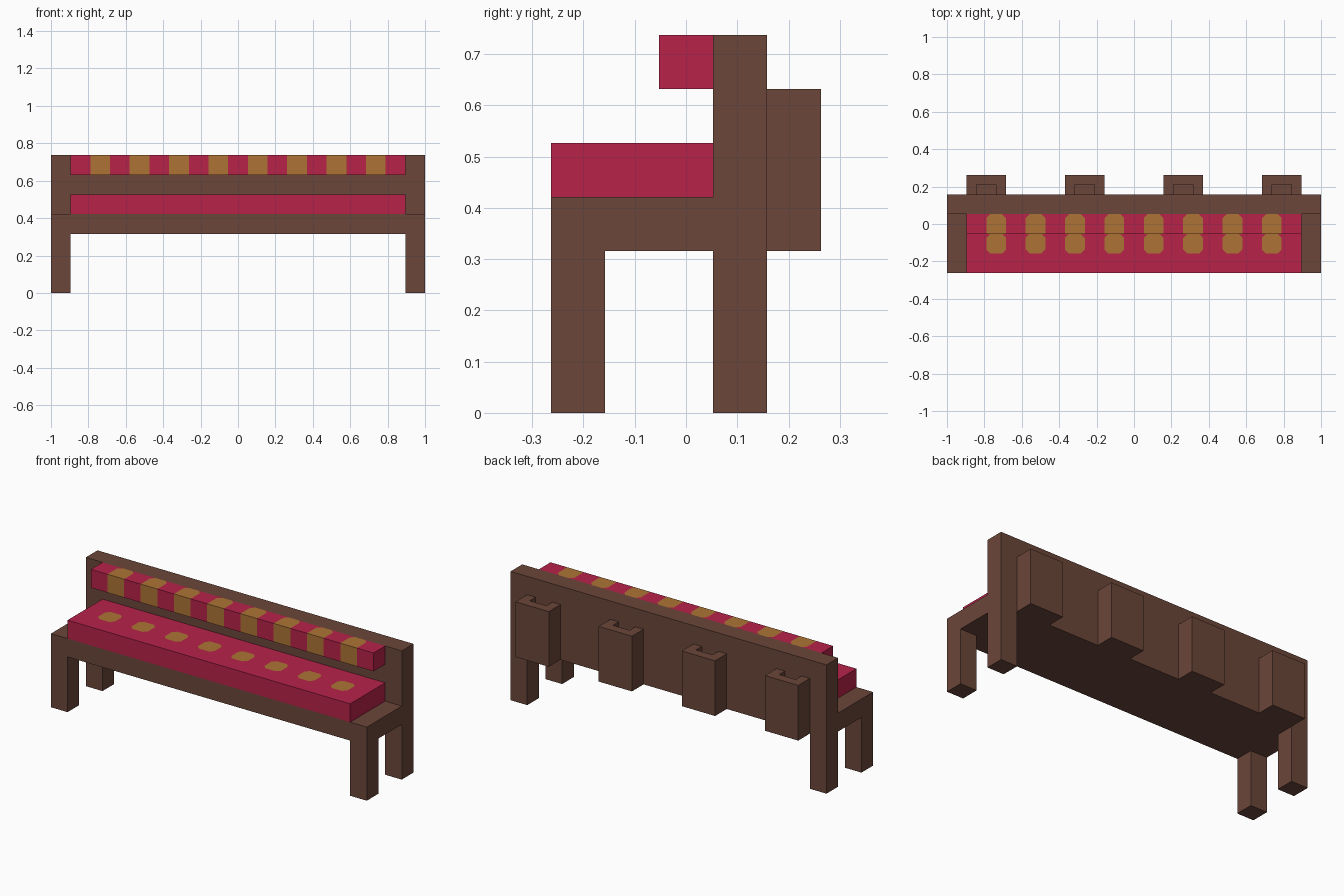
import bpy
import bmesh
from mathutils import Vector

cube = bpy.data.objects.get("Cube")
if cube:
    bpy.data.objects.remove(cube, do_unlink=True)

U = 2 / 19  # the bench is laid out on a grid 19 units long


def material(name, rgb):
    lin = [((c / 255 + 0.055) / 1.055) ** 2.4 for c in rgb] + [1.0]
    m = bpy.data.materials.new(name)
    m.use_nodes = True
    m.diffuse_color = lin
    bsdf = m.node_tree.nodes["Principled BSDF"]
    bsdf.inputs["Base Color"].default_value = lin
    bsdf.inputs["Roughness"].default_value = 0.9
    return m


wood = material("brown wood", (107, 70, 58))
crimson = material("crimson cloth", (184, 34, 74))
gold = material("gold cloth", (174, 116, 54))


def finish(name, bm, *mats):
    """Scale grid units to size and link the object."""
    bmesh.ops.scale(bm, vec=(U, U, U), verts=bm.verts)
    bmesh.ops.recalc_face_normals(bm, faces=bm.faces)
    mesh = bpy.data.meshes.new(name)
    bm.to_mesh(mesh)
    bm.free()
    for m in mats:
        mesh.materials.append(m)
    obj = bpy.data.objects.new(name, mesh)
    bpy.context.collection.objects.link(obj)
    return obj


def prism(bm, outline, z0, z1):
    """Extrude a flat outline from z0 up to z1."""
    face = bm.faces.new([bm.verts.new((x, y, z0)) for x, y in outline])
    top = bmesh.ops.extrude_face_region(bm, geom=[face], use_keep_orig=True)["geom"]
    bmesh.ops.translate(bm, vec=(0, 0, z1 - z0),
                        verts=[v for v in top if isinstance(v, bmesh.types.BMVert)])


def box(bm, x0, x1, y0, y1, z0, z1):
    prism(bm, [(x0, y0), (x1, y0), (x1, y1), (x0, y1)], z0, z1)


def wood_box(name, *bounds):
    bm = bmesh.new()
    box(bm, *bounds)
    finish(name, bm, wood)


# Wooden frame
wood_box("seat_board", -9.5, 9.5, -2.5, 0.5, 3, 4)
wood_box("back_board", -9.5, 9.5, 0.5, 1.5, 3, 7)
for side, x in (("right", -9.5), ("left", 8.5)):
    wood_box(f"front_leg_{side}", x, x + 1, -2.5, -1.5, 0, 3)
    wood_box(f"back_leg_{side}", x, x + 1, 0.5, 1.5, 0, 3)

# Book holders on the back: a C-shaped wall around an open pocket
for i, x in enumerate((-7.5, -2.5, 2.5, 7.5)):
    bm = bmesh.new()
    outline = [(-1, 1.5), (-0.5, 1.5), (-0.5, 2), (0.5, 2),
               (0.5, 1.5), (1, 1.5), (1, 2.5), (-1, 2.5)]
    prism(bm, [(x + px, py) for px, py in outline], 3, 6)
    box(bm, x - 0.5, x + 0.5, 1.5, 2, 3, 3.5)
    finish(f"book_holder_{i + 1}", bm, wood)


def cut(bm, faces, point, normal):
    """Slice only the given faces along a plane."""
    geom = set(faces)
    for f in faces:
        geom.update(f.edges)
        geom.update(f.verts)
    bmesh.ops.bisect_plane(bm, geom=list(geom), dist=1e-5,
                           plane_co=point, plane_no=normal)


def facing(bm, direction):
    d = Vector(direction)
    bm.normal_update()
    return [f for f in bm.faces if f.normal.dot(d) > 0.9]


PATCHES = range(-7, 8, 2)  # centres of the eight gold patches
CLIP = 0.2                 # size of the clipped patch corners


def cushion(name, y0, y1, z0, z1, patch_y0, patch_y1, clipped, front_stripes):
    bm = bmesh.new()
    box(bm, -8.5, 8.5, y0, y1, z0, z1)
    bmesh.ops.recalc_face_normals(bm, faces=bm.faces)
    # Cut the cloth into cells
    for x in PATCHES:
        for edge in (x - 0.5, x + 0.5):
            cut(bm, facing(bm, (0, 0, 1)), (edge, 0, 0), (1, 0, 0))
            if front_stripes:
                cut(bm, facing(bm, (0, -1, 0)), (edge, 0, 0), (1, 0, 0))
    mid = (patch_y0 + patch_y1) / 2
    for x in PATCHES:
        def cell():
            return [f for f in facing(bm, (0, 0, 1))
                    if abs(f.calc_center_median().x - x) < 0.5]
        for y in (patch_y0, patch_y1):
            if y0 < y < y1:
                cut(bm, cell(), (0, y, 0), (0, 1, 0))
        # Clip the patch corners
        for y, sy in clipped:
            for sx in (-1, 1):
                patch = [f for f in cell()
                         if abs(f.calc_center_median().y - mid) < 0.2
                         and f.calc_area() > 0.5]
                cut(bm, patch, (x + sx * (0.5 - CLIP), y, 0), (sx, sy, 0))
    # Gold on the large cells inside the pattern
    for f in facing(bm, (0, 0, 1)) + (facing(bm, (0, -1, 0)) if front_stripes else []):
        c = f.calc_center_bounds()
        in_x = any(abs(c.x - x) < 0.1 for x in PATCHES)
        in_y = abs(c.y - mid) < 0.1 or f.normal.y < -0.9
        if in_x and in_y and f.calc_area() > 0.5:
            f.material_index = 1
    finish(name, bm, crimson, gold)


cushion("seat_cushion", -2.5, 0.5, 4, 5, -1.5, -0.5,
        [(-1.5, -1), (-0.5, 1)], False)
cushion("back_cushion", -0.5, 0.5, 6, 7, -0.5, 0.5, [(0.5, 1)], True)
